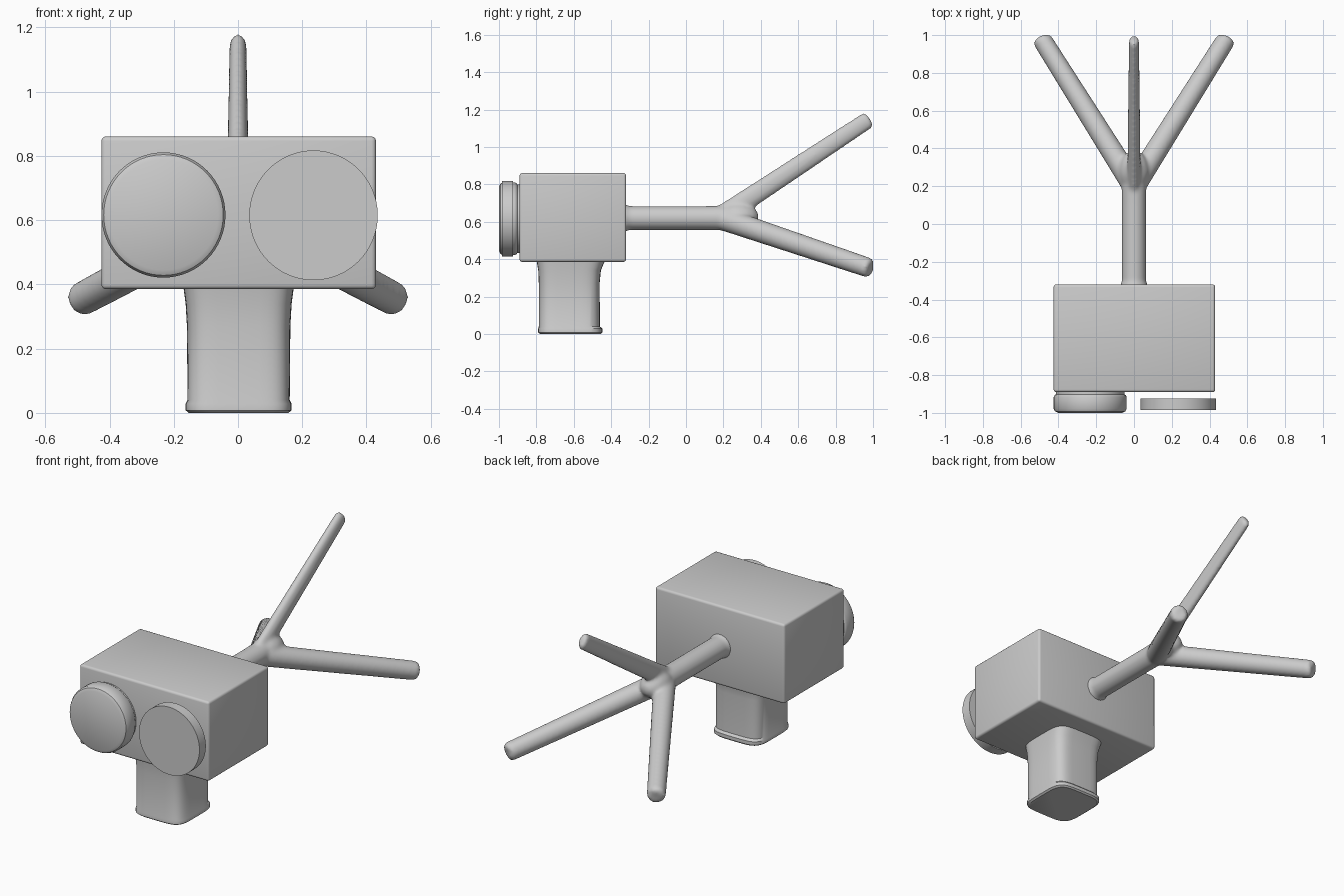
import bpy, bmesh
from math import cos, sin, tau, copysign
from mathutils import Vector

if "Cube" in bpy.data.objects:
    bpy.data.objects.remove(bpy.data.objects["Cube"])


def ring(center, u, v, power=2, n=48):
    """Closed (super)elliptical section spanned by half-axes u and v."""
    c, u, v = Vector(center), Vector(u), Vector(v)
    pts = []
    for i in range(n):
        a, b = cos(tau * i / n), sin(tau * i / n)
        pts.append(c + u * copysign(abs(a) ** (2 / power), a)
                   + v * copysign(abs(b) ** (2 / power), b))
    return pts


def loft(bm, rings):
    """Skin consecutive rings and cap both ends."""
    loops = [[bm.verts.new(p) for p in r] for r in rings]
    n = len(loops[0])
    for a, b in zip(loops, loops[1:]):
        for i in range(n):
            j = (i + 1) % n
            bm.faces.new((a[i], a[j], b[j], b[i]))
    bm.faces.new(loops[0])
    bm.faces.new(loops[-1])


def finish(name, bm):
    bmesh.ops.recalc_face_normals(bm, faces=bm.faces)
    mesh = bpy.data.meshes.new(name)
    bm.to_mesh(mesh)
    bm.free()
    ob = bpy.data.objects.new(name, mesh)
    bpy.context.collection.objects.link(ob)
    bpy.ops.object.select_all(action='DESELECT')
    bpy.context.view_layer.objects.active = ob
    ob.select_set(True)
    bpy.ops.object.shade_smooth_by_angle(angle=0.6)
    return ob


def disc(name, x, z, profile):
    bm = bmesh.new()
    loft(bm, [ring((x, y, z), (r, 0, 0), (0, 0, r * 1.01), n=64) for y, r in profile])
    return finish(name, bm)


def rod(bm, start, end, side, r0, r1):
    """Straight tapered rod with rounded ends; r = (across, depth)."""
    s, e = Vector(start), Vector(end)
    d = (e - s).normalized()
    u = Vector(side)
    u = (u - d * u.dot(d)).normalized()
    v = d.cross(u)
    tip = 0.02
    stations = [(s, r0, 1), (e - d * tip, r1, 1),
                (e - d * tip * 0.3, r1, 0.88), (e, r1, 0.65)]
    loft(bm, [ring(c, u * r[0] * k, v * r[1] * k, n=24) for c, r, k in stations])


# Box body
bm = bmesh.new()
bmesh.ops.create_cube(bm, size=1)
bmesh.ops.scale(bm, vec=(0.855, 0.57, 0.475), verts=bm.verts)
bmesh.ops.translate(bm, vec=(0.002, -0.605, 0.623), verts=bm.verts)
bmesh.ops.bevel(bm, geom=list(bm.edges), offset=0.014, segments=3,
                profile=0.5, affect='EDGES')
finish("body_box", bm)

# Thick rounded disc with a short neck, and thin floating disc
disc("left_lens_disc", -0.232, 0.616,
     [(-0.88, 0.182), (-0.902, 0.182), (-0.906, 0.188), (-0.915, 0.193),
      (-0.978, 0.193), (-0.992, 0.186), (-1.0, 0.17)])
disc("right_lens_disc", 0.235, 0.615, [(-0.925, 0.2), (-0.985, 0.2)])

# Handle: rounded-square sections with a lip below and a flare above
bm = bmesh.new()
sections = [(0.0, 0.155, -0.780, -0.455), (0.008, 0.165, -0.790, -0.447),
            (0.028, 0.165, -0.790, -0.447), (0.040, 0.159, -0.787, -0.460),
            (0.270, 0.161, -0.787, -0.462), (0.340, 0.165, -0.790, -0.455),
            (0.400, 0.173, -0.800, -0.430)]
loft(bm, [ring((0.002, (y0 + y1) / 2, z), (hx, 0, 0), (0, (y1 - y0) / 2, 0), 4.5)
          for z, hx, y0, y1 in sections])
finish("handle", bm)

# Three-pronged rear aerial, fused into one blended form
bm = bmesh.new()
loft(bm, [ring((0, y, 0.62), (r, 0, 0), (0, 0, r), n=32)
          for y, r in [(-0.37, 0.076), (-0.325, 0.074), (-0.305, 0.064),
                       (0.1, 0.064), (0.24, 0.066)]])
rod(bm, (0, 0.20, 0.635), (0, 0.982, 1.15), (1, 0, 0), (0.036, 0.058), (0.027, 0.047))
for s in (-1, 1):
    rod(bm, (0, 0.2, 0.615), (s * 0.494, 0.988, 0.350), (1, 0, 0),
        (0.062, 0.062), (0.052, 0.053))
hub = bmesh.ops.create_icosphere(bm, subdivisions=3, radius=1)["verts"]
bmesh.ops.scale(bm, vec=(0.08, 0.11, 0.075), verts=hub)
bmesh.ops.translate(bm, vec=(0, 0.28, 0.625), verts=hub)
# Trim the prong tips flat at the rear limit
for v in bm.verts:
    v.co.y = min(v.co.y, 1.0)
aerial = finish("rear_aerial", bm)
remesh = aerial.modifiers.new("fuse", 'REMESH')
remesh.mode = 'VOXEL'
remesh.voxel_size = 0.01
remesh.use_smooth_shade = True
smooth = aerial.modifiers.new("blend", 'SMOOTH')
smooth.factor = 0.5
smooth.iterations = 8
